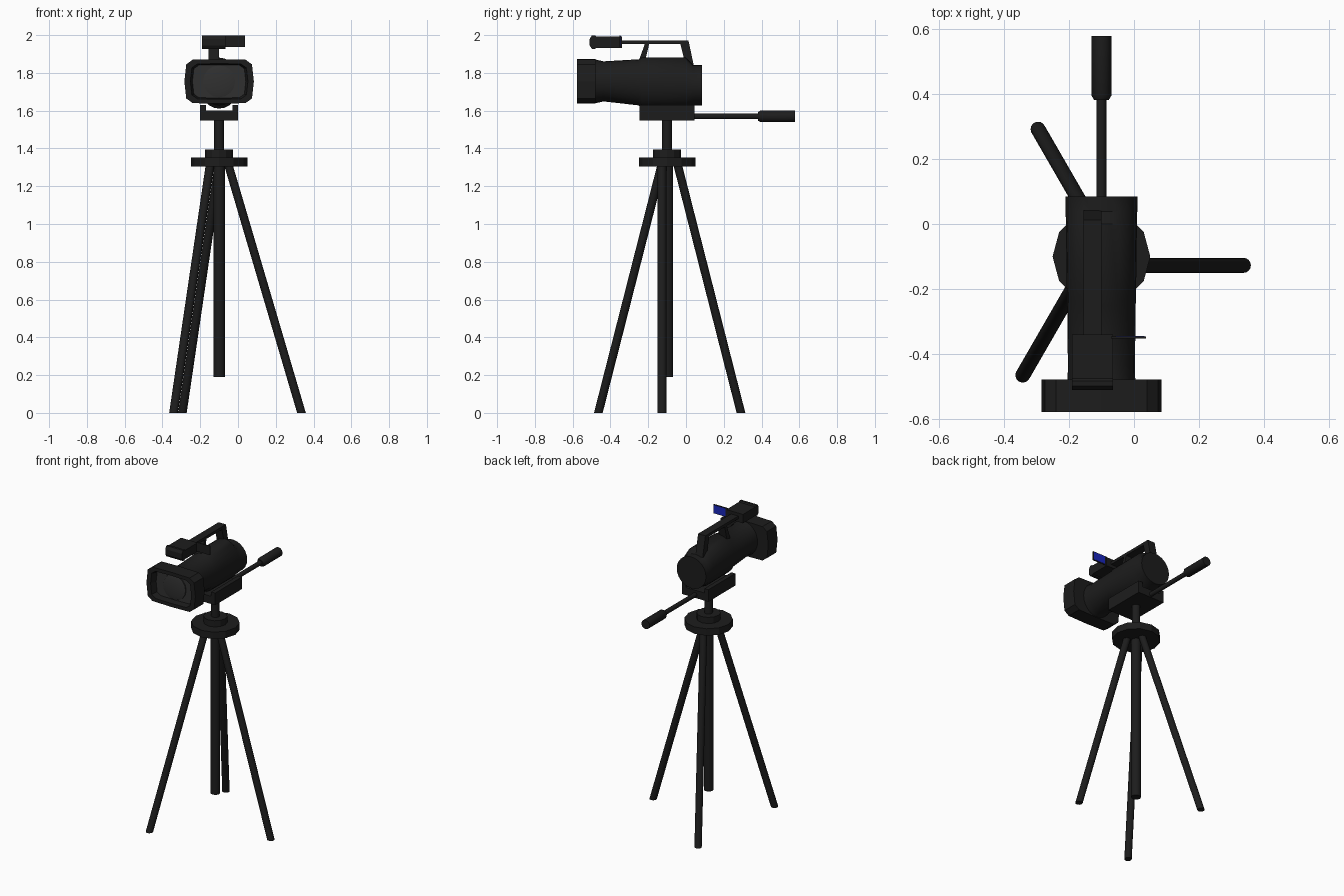
import bpy, bmesh
from math import sin, cos, pi, radians

if "Cube" in bpy.data.objects:
    bpy.data.objects.remove(bpy.data.objects["Cube"])

CX, CY = -0.1, -0.1   # tripod axis


def mat(name, col):
    m = bpy.data.materials.new(name)
    m.diffuse_color = (*col, 1)
    m.use_nodes = True
    m.node_tree.nodes["Principled BSDF"].inputs["Base Color"].default_value = m.diffuse_color
    return m


BLACK = mat("black", (0.012, 0.012, 0.012))
GLASS = mat("dark_glass", (0.03, 0.03, 0.03))
BLUE = mat("screen_blue", (0.01, 0.02, 0.5))


def loft(name, rings, m=BLACK, smooth=True):
    """Skin a list of equal-length point rings and cap both ends."""
    bm = bmesh.new()
    vs = [[bm.verts.new(p) for p in r] for r in rings]
    n = len(vs[0])
    for a, b in zip(vs, vs[1:]):
        for i in range(n):
            j = (i + 1) % n
            bm.faces.new((a[i], a[j], b[j], b[i]))
    bm.faces.new(vs[0])
    bm.faces.new(vs[-1])
    bmesh.ops.recalc_face_normals(bm, faces=bm.faces)
    me = bpy.data.meshes.new(name)
    bm.to_mesh(me)
    bm.free()
    ob = bpy.data.objects.new(name, me)
    bpy.context.collection.objects.link(ob)
    me.materials.append(m)
    if smooth:
        bpy.context.view_layer.objects.active = ob
        ob.select_set(True)
        bpy.ops.object.shade_smooth_by_angle(angle=radians(35))
        ob.select_set(False)
    return ob


def zring(x, y, z, r, n):
    return [(x + r * cos(2 * pi * i / n), y + r * sin(2 * pi * i / n), z) for i in range(n)]


def yring(x, y, z, rx, rz, n):
    return [(x + rx * cos(2 * pi * i / n), y, z + rz * sin(2 * pi * i / n)) for i in range(n)]


def box(name, x0, x1, y0, y1, z0, z1, m=BLACK):
    return loft(name, [[(x0, y0, z), (x1, y0, z), (x1, y1, z), (x0, y1, z)] for z in (z0, z1)], m, False)


def side_profile(name, pts, x0, x1):
    return loft(name, [[(x, y, z) for y, z in pts] for x in (x0, x1)], BLACK, False)


# Tripod: column, collar discs and three offset legs with flat feet
loft("centre_column", [zring(CX, CY, z, 0.03, 16) for z in (0.19, 1.31)])
loft("upper_column", [zring(CX, CY, z, 0.026, 16) for z in (1.39, 1.555)])
loft("collar", [zring(CX, CY, z, 0.15, 12) for z in (1.305, 1.352)], smooth=False)
loft("upper_collar", [zring(CX, CY, z, 0.074, 12) for z in (1.35, 1.394)], smooth=False)
for k in range(3):
    c, s = cos(2 * pi * k / 3), sin(2 * pi * k / 3)
    rings = []
    for d, z in ((0.436, 0), (0.047, 1.32)):
        x, y = d * c + 0.027 * s, d * s - 0.027 * c
        rings.append(zring(CX + x, CY + y, z, 0.023, 16))
    loft(f"leg_{k + 1}", rings)

# Pan head: U-shaped cradle and handle
cradle = [(-0.2, 1.548), (0.0, 1.548), (0.0, 1.63), (-0.03, 1.63),
          (-0.03, 1.6), (-0.17, 1.6), (-0.17, 1.63), (-0.2, 1.63)]
loft("head_cradle", [[(x, y, z) for x, z in cradle] for y in (-0.245, 0.045)], smooth=False)
loft("pan_rod", [yring(CX, y, 1.57, 0.015, 0.015, 12) for y in (0.03, 0.4)])
loft("pan_grip", [yring(CX, y, 1.57, r, r, 12) for y, r in ((0.38, 0.022), (0.395, 0.031), (0.578, 0.031))])

# Camera body, from the lens neck to the rear
body = [(-0.48, 1.755, 0.104, 0.116), (-0.437, 1.755, 0.103, 0.106),
        (-0.25, 1.75, 0.105, 0.122), (-0.235, 1.746, 0.106, 0.135),
        (0.0, 1.746, 0.109, 0.135), (0.038, 1.735, 0.11, 0.107), (0.085, 1.735, 0.11, 0.107)]
loft("camera_body", [yring(CX, y, z, rx, rz, 24) for y, z, rx, rz in body])

# Lens hood with recessed front
quarter = [(0.184, 0.0), (0.174, 0.09), (0.14, 0.115)]
outline = quarter + [(0, 0.118)] + [(-x, z) for x, z in quarter[::-1]]
outline += [(x, -z) for x, z in outline[-2:0:-1]]


def hood_ring(y, sx, sz):
    return [(CX + x * sx, y, 1.755 + z * sz) for x, z in outline]


loft("lens_hood", [hood_ring(-0.478, 1, 1), hood_ring(-0.578, 1, 1),
                   hood_ring(-0.578, 0.83, 0.8), hood_ring(-0.53, 0.76, 0.74)], smooth=False)
loft("lens_plate", [hood_ring(-0.528, 0.77, 0.75), hood_ring(-0.535, 0.77, 0.75)], GLASS, False)
loft("lens_glass", [yring(CX, y, 1.755, r, r, 16) for y, r in ((-0.53, 0.085), (-0.542, 0.085), (-0.548, 0.06))], GLASS)

# Carry handle: sloped posts and bar in one side outline
side_profile("carry_handle", [(-0.255, 1.85), (-0.218, 1.953), (-0.36, 1.953), (-0.36, 1.972),
                              (0.013, 1.972), (0.042, 1.835), (0.0, 1.835), (-0.03, 1.953),
                              (-0.195, 1.953), (-0.22, 1.85)], -0.155, -0.1)

# Viewfinder with rounded eyepiece, and side screen facing back
side_profile("viewfinder", [(-0.34, 1.932), (-0.34, 1.992), (-0.475, 1.992), (-0.482, 1.999), (-0.498, 1.999),
                            (-0.51, 1.98), (-0.51, 1.945), (-0.498, 1.927), (-0.482, 1.927), (-0.475, 1.932)],
             -0.19, -0.065)
box("screen_frame", -0.07, 0.037, -0.352, -0.346, 1.938, 1.999)
box("screen_panel", -0.055, 0.033, -0.346, -0.344, 1.942, 1.995, BLUE)
